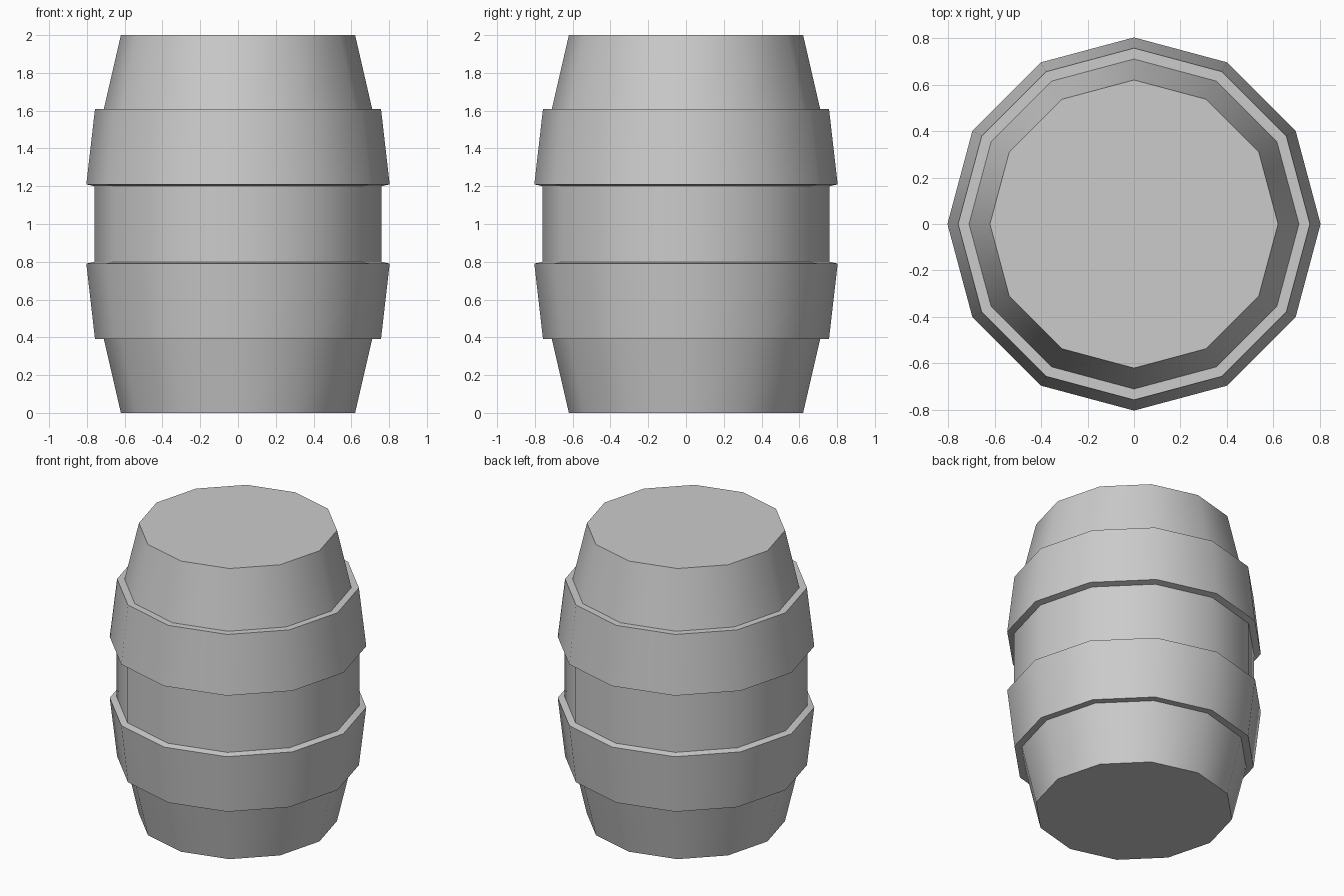
import bpy, bmesh
from math import cos, sin, pi, radians

if "Cube" in bpy.data.objects:
    bpy.data.objects.remove(bpy.data.objects["Cube"])

SIDES = 12

# Lower half of the profile (radius, z): staves, raised hoop, belly
half = [(0.62, 0.0), (0.71, 0.39), (0.757, 0.39), (0.803, 0.79), (0.76, 0.80)]
profile = half + [(r, 2.0 - z) for r, z in reversed(half)]

bm = bmesh.new()
rings = [[bm.verts.new((r * cos(2 * pi * i / SIDES), r * sin(2 * pi * i / SIDES), z))
          for i in range(SIDES)] for r, z in profile]

# Side walls and hoops
for a, b in zip(rings, rings[1:]):
    for i in range(SIDES):
        j = (i + 1) % SIDES
        bm.faces.new((a[i], a[j], b[j], b[i]))

# Flat ends
bm.faces.new(rings[0][::-1])
bm.faces.new(rings[-1])
bmesh.ops.recalc_face_normals(bm, faces=bm.faces)

mesh = bpy.data.meshes.new("barrel")
bm.to_mesh(mesh)
bm.free()
barrel = bpy.data.objects.new("barrel", mesh)
bpy.context.collection.objects.link(barrel)

# Smooth around the staves, crisp at hoops and rims
bpy.context.view_layer.objects.active = barrel
barrel.select_set(True)
bpy.ops.object.shade_smooth_by_angle(angle=radians(40))
